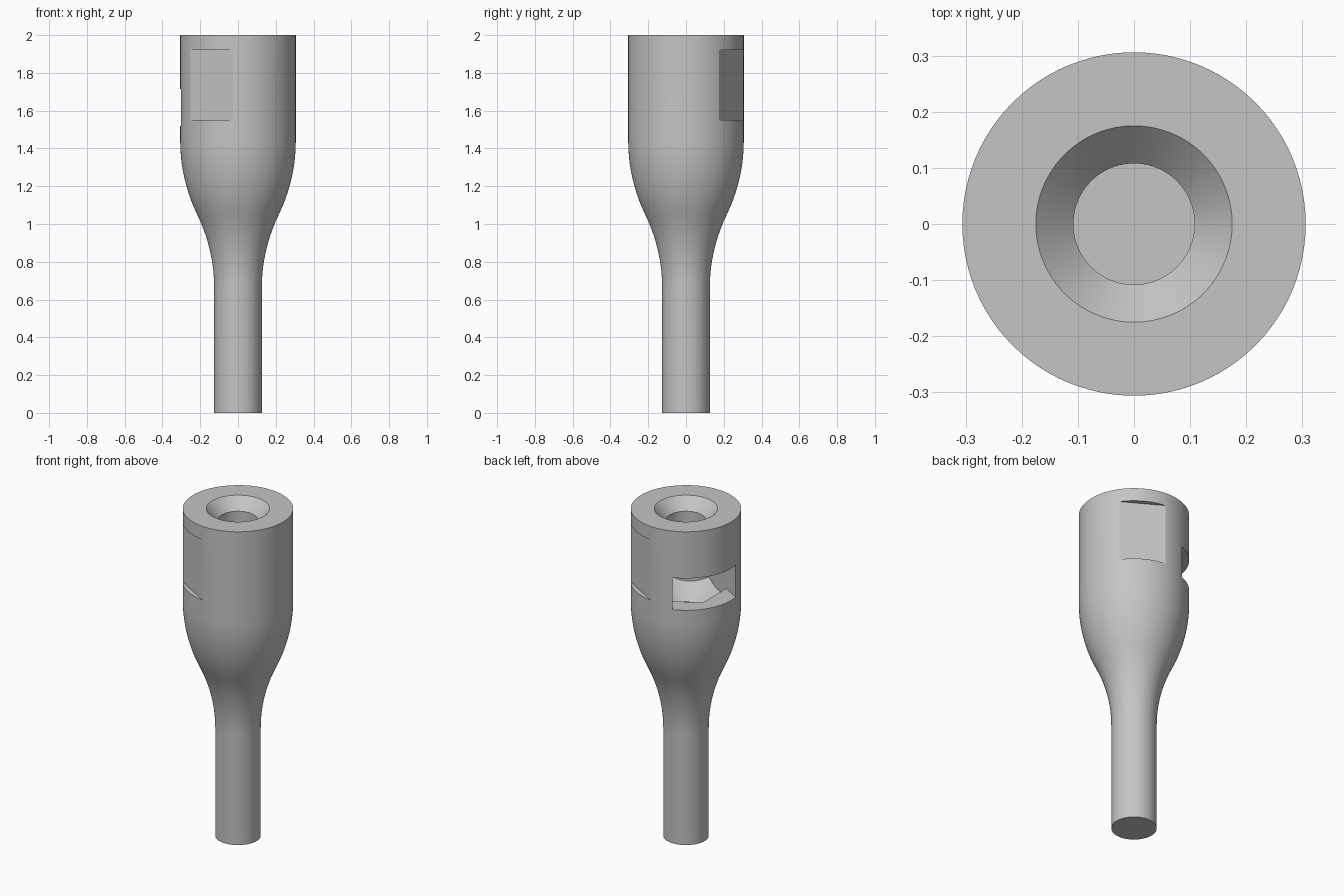
import bpy, bmesh
from math import sin, cos, pi, sqrt, radians

cube = bpy.data.objects.get("Cube")
if cube:
    bpy.data.objects.remove(cube, do_unlink=True)

grey = bpy.data.materials.new("satin grey")
grey.use_nodes = True
grey.diffuse_color = (0.56, 0.56, 0.56, 1)
grey.node_tree.nodes["Principled BSDF"].inputs["Base Color"].default_value = grey.diffuse_color

TURN = radians(60)   # flats face this way, the side slot is square to it


def loft(name, rings):
    """Closed solid through a stack of rings, each a list of points."""
    bm = bmesh.new()
    loops = [[bm.verts.new(p) for p in ring] for ring in rings]
    n = len(loops[0])
    for a, b in zip(loops, loops[1:]):
        for i in range(n):
            j = (i + 1) % n
            bm.faces.new((a[i], a[j], b[j], b[i]))
    bm.faces.new(loops[0])
    bm.faces.new(loops[-1])
    bmesh.ops.recalc_face_normals(bm, faces=bm.faces)
    mesh = bpy.data.meshes.new(name)
    bm.to_mesh(mesh)
    bm.free()
    mesh.materials.append(grey)
    obj = bpy.data.objects.new(name, mesh)
    bpy.context.collection.objects.link(obj)
    return obj


def revolve(name, profile, n=96):
    return loft(name, [[(r * cos(2 * pi * i / n), r * sin(2 * pi * i / n), z)
                        for i in range(n)] for r, z in profile])


def prism(name, outline, z0, z1):
    c, s = cos(TURN), sin(TURN)
    return loft(name, [[(c * x - s * y, s * x + c * y, z) for x, y in outline]
                       for z in (z0, z1)])


def boolean(target, tool, operation="DIFFERENCE"):
    mod = target.modifiers.new("cut", "BOOLEAN")
    mod.operation, mod.solver, mod.object = operation, "EXACT", tool
    graph = bpy.context.evaluated_depsgraph_get()
    mesh = bpy.data.meshes.new_from_object(target.evaluated_get(graph))
    target.modifiers.clear()
    target.data = mesh
    bpy.data.objects.remove(tool, do_unlink=True)


# Body: thin shank flaring in two tangent arcs to a thick head
SHANK, HEAD, Z0, Z1 = 0.126, 0.306, 0.66, 1.44
half_r, half_z = (HEAD - SHANK) / 2, (Z1 - Z0) / 2
arc = (half_r ** 2 + half_z ** 2) / (2 * half_r)
STEPS = 10
lower = [(half_z * i / STEPS) for i in range(STEPS + 1)]
rise = [arc - sqrt(arc ** 2 - d ** 2) for d in lower]
profile = [(SHANK, 0)]
profile += [(SHANK + r, Z0 + d) for d, r in zip(lower, rise)]
profile += [(HEAD - r, Z1 - d) for d, r in list(zip(lower, rise))[-2::-1]]
profile += [(HEAD, 2)]
body = revolve("body", profile)

# Two opposite wrench flats
for side in (-1, 1):
    a, b = side * 0.277, side * 0.45
    boolean(body, prism("flat_cutter", [(a, -0.4), (b, -0.4), (b, 0.4), (a, 0.4)], 1.55, 1.92))

# Countersunk bore from the top
BORE = 0.108
boolean(body, revolve("bore_cutter", [(BORE, 1.2), (BORE, 1.933), (0.175, 2), (0.195, 2.02)]))

# Hexagonal pocket with a conical seat, open to the side through a slot
W = 0.194
corner = W / cos(pi / 6)
hexagon = [(corner * cos(pi / 6 + k * pi / 3), corner * sin(pi / 6 + k * pi / 3)) for k in range(6)]
seat = prism("seat_cutter", hexagon, 1.36, 1.56)
boolean(seat, revolve("seat_cone", [(BORE - 0.01, 1.37), (0.298, 1.57)]), "INTERSECT")
boolean(body, seat)
slot = [(-W, 0.45), (-W, -corner / 2), (0, -corner), (W, -corner / 2), (W, 0.45)]
boolean(body, prism("slot_cutter", slot, 1.52, 1.715))

# Smooth curves, sharp edges
bpy.ops.object.select_all(action="DESELECT")
body.select_set(True)
bpy.context.view_layer.objects.active = body
bpy.ops.object.shade_smooth_by_angle(angle=radians(20))
